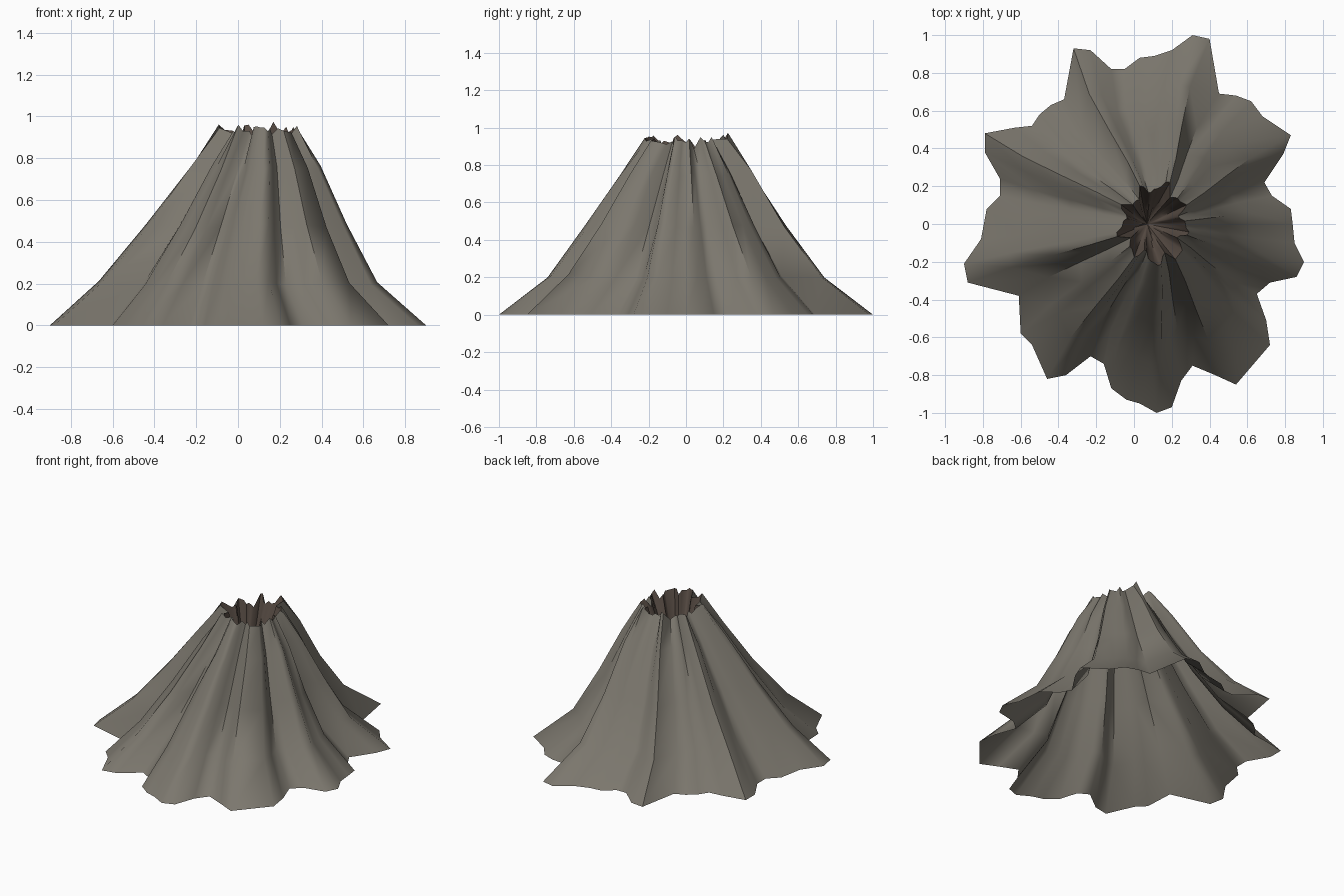
import bpy, bmesh, math, random

if "Cube" in bpy.data.objects:
    bpy.data.objects.remove(bpy.data.objects["Cube"])

random.seed(4)

# Ragged foot outline of the mountain, counter-clockwise (x, y)
foot = [
    (.84, 0), (.83, .08), (.73, .15), (.69, .22), (.79, .37), (.83, .47), (.68, .57),
    (.62, .65), (.54, .68), (.45, .69), (.40, .98), (.31, 1), (.20, .92), (.11, .89),
    (.03, .88), (-.05, .82), (-.12, .82), (-.23, .92), (-.32, .93), (-.37, .66),
    (-.44, .63), (-.50, .58), (-.54, .52), (-.63, .51), (-.79, .48), (-.79, .38),
    (-.71, .24), (-.71, .15), (-.78, .08), (-.81, -.08), (-.90, -.21), (-.88, -.31),
    (-.61, -.38), (-.60, -.58), (-.54, -.64), (-.46, -.82), (-.36, -.80), (-.23, -.70),
    (-.16, -.74), (-.12, -.87), (-.04, -.93), (.03, -.95), (.12, -1), (.20, -.97),
    (.25, -.83), (.31, -.75), (.43, -.80), (.54, -.85), (.72, -.64), (.70, -.51),
    (.65, -.37), (.72, -.31), (.86, -.28), (.90, -.20), (.85, -.10)]

# Rings: scale, centre x, height, ridge sharpness, ridge lift, height jitter
rings = [
    (1.0, 0, 0, 1.0, 0, 0),
    (.74, 0, .20, 1.0, .03, .01),
    (.53, .04, .47, 1.05, .03, .015),
    (.345, .08, .75, 1.15, .03, .015),
    (.205, .10, .925, 1.4, .12, .025),   # crater rim
    (.15, .09, .78, 1.2, 0, .02),
    (.09, .08, .64, 1.0, 0, .01)]

MEAN = .84
bm = bmesh.new()
loops = []
for s, cx, z, p, lift, jit in rings:
    loop = []
    for x, y in foot:
        rel = math.hypot(x, y) / MEAN
        a = math.atan2(y, x)
        r = MEAN * s * rel ** p
        h = z + lift * (rel - 1) + random.uniform(-jit, jit)
        loop.append(bm.verts.new((cx + r * math.cos(a), r * math.sin(a), h)))
    loops.append(loop)

# Slopes and crater wall
n = len(foot)
for k in range(len(loops) - 1):
    lo, hi = loops[k], loops[k + 1]
    for i in range(n):
        j = (i + 1) % n
        f = bm.faces.new((lo[i], lo[j], hi[j], hi[i]))
        f.material_index = int(k >= 4)

# Crater floor fan
tip = bm.verts.new((.07, 0, .58))
for i in range(n):
    bm.faces.new((loops[-1][i], loops[-1][(i + 1) % n], tip)).material_index = 1

mesh = bpy.data.meshes.new("volcano")
bm.to_mesh(mesh)
bm.free()
for name, col in (("rock", (.20, .185, .155, 1)), ("crater_rock", (.10, .075, .06, 1))):
    m = bpy.data.materials.new(name)
    m.diffuse_color = col
    m.use_nodes = True
    m.node_tree.nodes["Principled BSDF"].inputs["Base Color"].default_value = m.diffuse_color
    mesh.materials.append(m)
volcano = bpy.data.objects.new("volcano", mesh)
bpy.context.collection.objects.link(volcano)

# Smooth slopes with a sharp crater rim
bpy.context.view_layer.objects.active = volcano
volcano.select_set(True)
bpy.ops.object.shade_smooth_by_angle(angle=math.radians(60))
